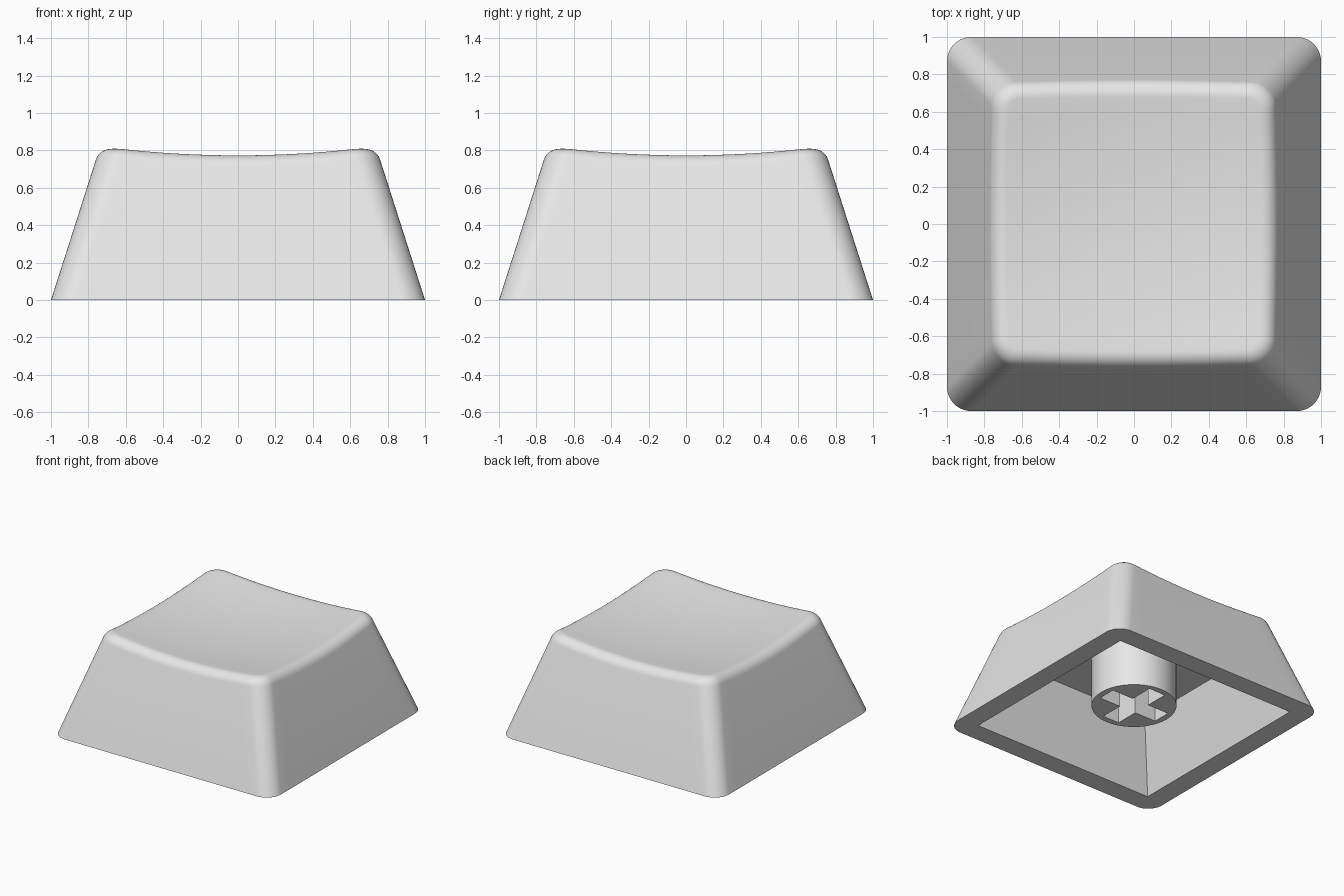
import bpy, bmesh, math
from mathutils import Vector

if "Cube" in bpy.data.objects:
    bpy.data.objects.remove(bpy.data.objects["Cube"])

SLOPE = 0.32          # inward lean of the side walls
RADIUS = 0.13         # radius of the vertical corners
FILLET = 0.07         # setback of the rounded top rim
CORNER_STEPS, SIDE_STEPS, RIM_STEPS, DISH_RINGS = 10, 16, 8, 10

plastic = bpy.data.materials.new("grey plastic")
plastic.diffuse_color = (0.8, 0.8, 0.8, 1)
plastic.use_nodes = True
plastic.node_tree.nodes["Principled BSDF"].inputs["Base Color"].default_value = plastic.diffuse_color


def finish(obj):
    obj.data.materials.clear()
    obj.data.materials.append(plastic)
    bpy.ops.object.select_all(action='DESELECT')
    obj.select_set(True)
    bpy.context.view_layer.objects.active = obj
    bpy.ops.object.shade_smooth_by_angle(angle=math.radians(30))


def dish(x, y):
    """Height of the shallow bowl on top."""
    return 0.73 + 0.092 * (x * x + y * y)


# Rounded square outline: (arc centre factors, outward normal) for each point
outline = []
for q in range(4):
    start = q * math.pi / 2
    cx, cy = [(1, 1), (-1, 1), (-1, -1), (1, -1)][q]
    nx, ny = [(-1, 1), (-1, -1), (1, -1), (1, 1)][q]
    for i in range(CORNER_STEPS + 1):
        a = start + i / CORNER_STEPS * math.pi / 2
        outline.append((cx, cy, math.cos(a), math.sin(a)))
    for i in range(1, SIDE_STEPS):
        t = i / SIDE_STEPS
        a = start + math.pi / 2
        outline.append((cx + (nx - cx) * t, cy + (ny - cy) * t, math.cos(a), math.sin(a)))


def wall(p, z):
    """Point of the outer wall at height z."""
    c = 1 - SLOPE * z - RADIUS
    return Vector((p[0] * c + p[2] * RADIUS, p[1] * c + p[3] * RADIUS, z))


def rim_arc(p):
    """Rounded transition from the wall into the dish."""
    z = 0.8
    for _ in range(12):
        e = wall(p, z)
        z = dish(e.x, e.y)
    e = wall(p, z)
    up = (e - wall(p, 0)).normalized()
    a = e - up * FILLET
    b = e - Vector((p[2], p[3], 0)) * FILLET
    b.z = dish(b.x, b.y)
    w = math.cos(up.angle(b - e) / 2)
    points = []
    for i in range(RIM_STEPS + 1):
        t = i / RIM_STEPS
        k = ((1 - t) ** 2, 2 * t * (1 - t) * w, t * t)
        points.append((a * k[0] + e * k[1] + b * k[2]) / sum(k))
    return points


def clamp(v, h):
    return max(-h, min(h, v))


# Cap shell: ceiling, inner walls, base rim, outer walls, rounded rim, dish
RIM_IN, CEIL_IN, CEIL_Z = 0.833, 0.66, 0.54
base = [wall(p, 0) for p in outline]
inner = [Vector((clamp(v.x, RIM_IN), clamp(v.y, RIM_IN), 0)) for v in base]
s = CEIL_IN / RIM_IN
ceiling = [Vector((v.x * s, v.y * s, CEIL_Z)) for v in inner]
rings = [ceiling, inner, base] + [list(r) for r in zip(*[rim_arc(p) for p in outline])]
edge = rings[-1]
for i in range(1, DISH_RINGS):
    f = 1 - i / DISH_RINGS
    rings.append([Vector((v.x * f, v.y * f, dish(v.x * f, v.y * f))) for v in edge])

bm = bmesh.new()
grid = [[bm.verts.new(v) for v in ring] for ring in rings]
n = len(outline)
for lo, hi in zip(grid, grid[1:]):
    for i in range(n):
        j = (i + 1) % n
        bm.faces.new((lo[i], lo[j], hi[j], hi[i]))
centre = bm.verts.new((0, 0, dish(0, 0)))
for i in range(n):
    bm.faces.new((grid[-1][i], grid[-1][(i + 1) % n], centre))
bmesh.ops.remove_doubles(bm, verts=bm.verts, dist=1e-4)
bmesh.ops.holes_fill(bm, edges=[e for e in bm.edges if e.is_boundary], sides=0)
bmesh.ops.recalc_face_normals(bm, faces=bm.faces)
mesh = bpy.data.meshes.new("cap_shell")
bm.to_mesh(mesh)
bm.free()
shell = bpy.data.objects.new("cap_shell", mesh)
bpy.context.collection.objects.link(shell)
finish(shell)

# Stem: round post with a cross-shaped socket, extruded from a flat profile
STEM_R, STEM_Z, STEM_TOP = 0.32, 0.113, 0.56
L, W = 0.27, 0.075
circle = [(STEM_R * math.cos(i * math.tau / 64), STEM_R * math.sin(i * math.tau / 64))
          for i in range(64)]
cross = []
for q in range(4):
    c, d = round(math.cos(q * math.pi / 2)), round(math.sin(q * math.pi / 2))
    for x, y in ((L, -W), (L, W), (W, W)):
        cross.append((x * c - y * d, x * d + y * c))
curve = bpy.data.curves.new("stem", 'CURVE')
curve.dimensions = '2D'
curve.fill_mode = 'BOTH'
curve.extrude = (STEM_TOP - STEM_Z) / 2
for loop in (circle, cross):
    spline = curve.splines.new('POLY')
    spline.points.add(len(loop) - 1)
    for pt, (x, y) in zip(spline.points, loop):
        pt.co = (x, y, 0, 1)
    spline.use_cyclic_u = True
stem = bpy.data.objects.new("stem", curve)
stem.location.z = (STEM_TOP + STEM_Z) / 2
bpy.context.collection.objects.link(stem)
bpy.ops.object.select_all(action='DESELECT')
stem.select_set(True)
bpy.context.view_layer.objects.active = stem
bpy.ops.object.convert(target='MESH')
stem = bpy.context.view_layer.objects.active
bm = bmesh.new()
bm.from_mesh(stem.data)
bmesh.ops.remove_doubles(bm, verts=bm.verts, dist=1e-4)
bmesh.ops.recalc_face_normals(bm, faces=bm.faces)
bm.to_mesh(stem.data)
bm.free()
finish(stem)
